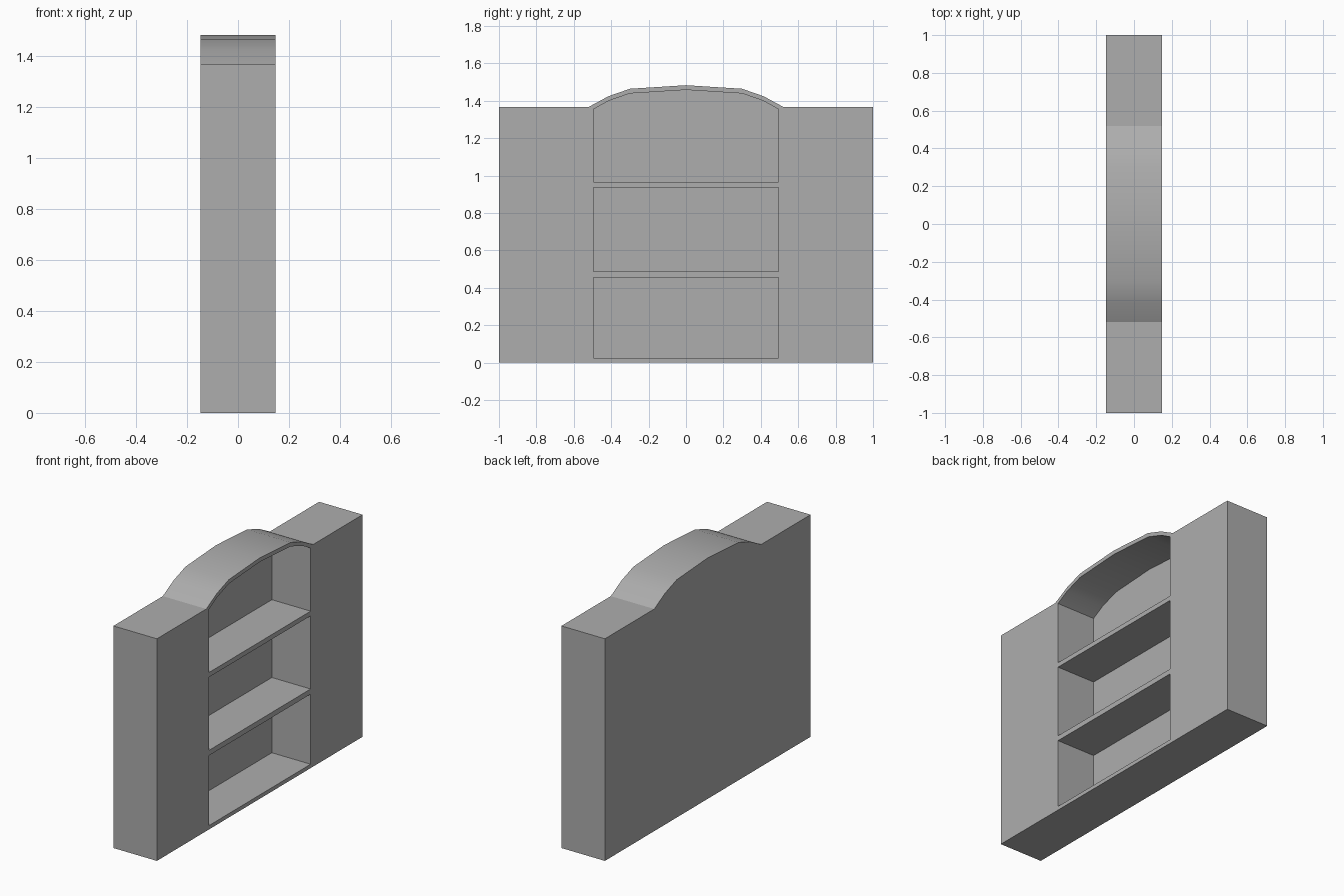
import bpy
import bmesh
import math

cube = bpy.data.objects.get("Cube")
if cube:
    bpy.data.objects.remove(cube, do_unlink=True)

HALF_DEPTH = 0.148
BACK_INNER = -0.116     # inner face of the thin back panel
NICHE = 0.495           # half width of the shelf opening

grey = bpy.data.materials.new("plain grey")
grey.use_nodes = True
colour = (0.42, 0.42, 0.42, 1)
grey.diffuse_color = colour
grey.node_tree.nodes["Principled BSDF"].inputs["Base Color"].default_value = colour


def mirrored(half):
    """Complete a right half profile, ordered outside to centre, about y = 0."""
    return half + [(-y, z) for y, z in reversed(half) if y > 0]


def extrude_profile(name, profile, x0, x1):
    """Solid made by extruding a (y, z) outline along x."""
    bm = bmesh.new()
    face = bm.faces.new([bm.verts.new((x0, y, z)) for y, z in profile])
    grown = bmesh.ops.extrude_face_region(bm, geom=[face])["geom"]
    verts = [g for g in grown if isinstance(g, bmesh.types.BMVert)]
    bmesh.ops.translate(bm, verts=verts, vec=(x1 - x0, 0, 0))
    bmesh.ops.recalc_face_normals(bm, faces=bm.faces)
    mesh = bpy.data.meshes.new(name)
    bm.to_mesh(mesh)
    bm.free()
    mesh.materials.append(grey)
    obj = bpy.data.objects.new(name, mesh)
    bpy.context.collection.objects.link(obj)
    return obj


# Cabinet block with a low arched crown in the middle
arch = [(0.415, 1.424), (0.3, 1.464), (0, 1.483)]
outline = mirrored([(1, 0), (1, 1.367), (0.52, 1.367)] + arch)
cabinet = extrude_profile("bookcase_body", outline, -HALF_DEPTH, HALF_DEPTH)

# Three open compartments, the top one following the arch
inner_arch = [(y, z - 0.025) for y, z in arch]
openings = [mirrored([(NICHE, low), (NICHE, high)])
            for low, high in [(0.024, 0.455), (0.487, 0.937)]]
openings.append(mirrored([(NICHE, 0.966), (NICHE, 1.354)] + inner_arch))

cutters = []
for i, profile in enumerate(openings):
    cutter = extrude_profile(f"compartment_cutter_{i + 1}", profile, BACK_INNER, 0.3)
    cutter.hide_render = True
    cutters.append(cutter)
    cut = cabinet.modifiers.new(f"compartment_{i + 1}", "BOOLEAN")
    cut.operation = "DIFFERENCE"
    cut.solver = "EXACT"
    cut.object = cutter

# Bake the cuts and discard the cutters
bpy.ops.object.select_all(action="DESELECT")
cabinet.select_set(True)
bpy.context.view_layer.objects.active = cabinet
for name in [m.name for m in cabinet.modifiers]:
    bpy.ops.object.modifier_apply(modifier=name)
for cutter in cutters:
    bpy.data.objects.remove(cutter, do_unlink=True)

# Soft crown, crisp corners
bpy.ops.object.shade_smooth_by_angle(angle=math.radians(25))
